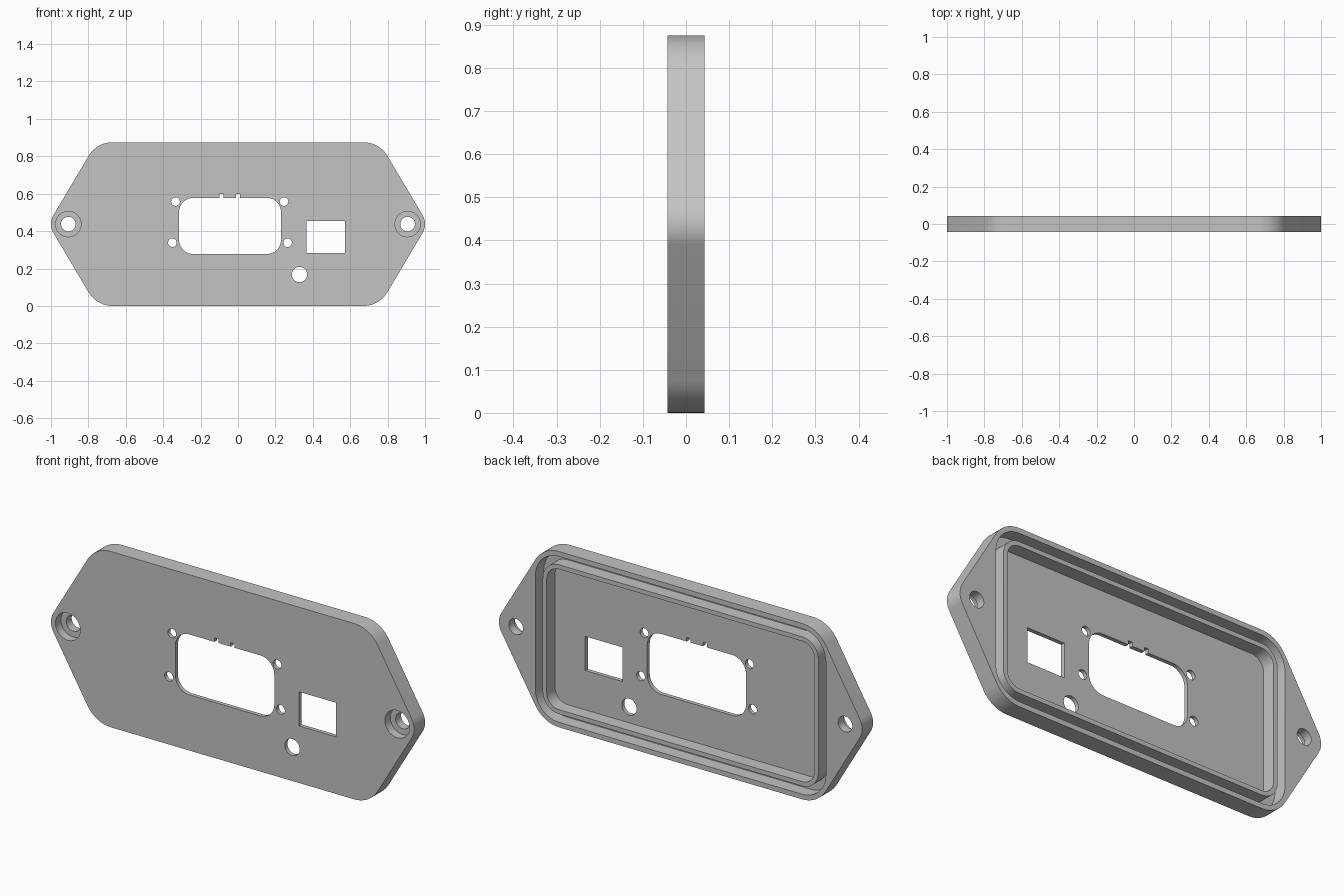
import bpy
import bmesh
from math import sin, cos, pi, radians

if "Cube" in bpy.data.objects:
    bpy.data.objects.remove(bpy.data.objects["Cube"], do_unlink=True)

HALF = 0.043            # half of the thickness
FLOOR = -HALF + 0.02    # inside face of the thin front wall
MID = 0.4375            # height of the centre line

grey = bpy.data.materials.new("plain grey")
grey.use_nodes = True
colour = (0.55, 0.55, 0.55, 1)
grey.diffuse_color = colour
grey.node_tree.nodes["Principled BSDF"].inputs["Base Color"].default_value = colour


def arc(x, z, r, start, end, steps=12):
    """Points along an arc, in degrees, in the xz plane."""
    angles = [radians(start + (end - start) * i / steps) for i in range(steps + 1)]
    return [(x + r * cos(a), z + r * sin(a)) for a in angles]


def circle(x, z, r):
    return arc(x, z, r, 0, 360, 48)[:-1]


def rectangle(x0, x1, z0, z1, r=0):
    if r == 0:
        return [(x0, z0), (x1, z0), (x1, z1), (x0, z1)]
    return (arc(x1 - r, z1 - r, r, 0, 90) + arc(x0 + r, z1 - r, r, 90, 180)
            + arc(x0 + r, z0 + r, r, 180, 270) + arc(x1 - r, z0 + r, r, 270, 360))


def prism(name, outline, y0=-0.2, y1=0.2):
    """Extrude an xz outline from y0 to y1."""
    bm = bmesh.new()
    face = bm.faces.new([bm.verts.new((x, y0, z)) for x, z in outline])
    moved = bmesh.ops.extrude_face_region(bm, geom=[face])["geom"]
    bmesh.ops.translate(bm, vec=(0, y1 - y0, 0),
                        verts=[v for v in moved if isinstance(v, bmesh.types.BMVert)])
    bmesh.ops.recalc_face_normals(bm, faces=bm.faces)
    mesh = bpy.data.meshes.new(name)
    bm.to_mesh(mesh)
    bm.free()
    mesh.materials.append(grey)
    obj = bpy.data.objects.new(name, mesh)
    bpy.context.collection.objects.link(obj)
    return obj


def cut(target, cutter):
    """Subtract the cutter for good and delete it."""
    cutter.hide_render = True
    mod = target.modifiers.new("cut", "BOOLEAN")
    mod.operation = "DIFFERENCE"
    mod.solver = "EXACT"
    mod.object = cutter
    graph = bpy.context.evaluated_depsgraph_get()
    mesh = bpy.data.meshes.new_from_object(target.evaluated_get(graph))
    target.modifiers.clear()
    target.data = mesh
    bpy.data.objects.remove(cutter, do_unlink=True)


def inset_rectangle(d):
    """Rounded rectangle d inside the rim edge."""
    return rectangle(-0.8 + d, 0.8 - d, 0.025 + d, 2 * MID - 0.025 - d, 0.13 - d)


# Plate outline: rounded corners joined by slanted sides to rounded ears
EAR, CORNER, TURN = 0.907, 0.67, 31
low, high = 0.15, 2 * MID - 0.15
outline = (arc(EAR, MID, 0.093, -TURN, TURN)
           + arc(CORNER, high, 0.15, TURN, 90)
           + arc(-CORNER, high, 0.15, 90, 180 - TURN)
           + arc(-EAR, MID, 0.093, 180 - TURN, 180 + TURN)
           + arc(-CORNER, low, 0.15, 180 + TURN, 270)
           + arc(CORNER, low, 0.15, 270, 360 - TURN))
plate = prism("panel_plate", outline, -HALF, HALF)

# Back pocket and the seal groove around it, leaving a thin ridge between
groove = prism("groove_cutter", inset_rectangle(0), FLOOR)
cut(groove, prism("ridge_core", inset_rectangle(0.041), -0.3, 0.3))
cut(plate, groove)
cut(plate, prism("pocket_cutter", inset_rectangle(0.063), FLOOR))

# Counterbored screw holes in the ears
for side in (-1, 1):
    cut(plate, prism("counterbore", circle(side * EAR, MID, 0.068), -0.2, 0))
    cut(plate, prism("screw_hole", circle(side * EAR, MID, 0.039)))

# Main opening with two small notches in its top edge
cut(plate, prism("main_opening", rectangle(-0.315, 0.23, 0.277, 0.578, 0.077)))
for x in (-0.088, 0.001):
    cut(plate, prism("notch", rectangle(x - 0.011, x + 0.011, 0.55, 0.598)))

# Square window, round hole and four small fixing holes
cut(plate, prism("square_window", rectangle(0.367, 0.571, 0.284, 0.454)))
for x, z, r in ((0.329, 0.168, 0.041), (-0.334, 0.558, 0.023), (0.246, 0.558, 0.023),
                (-0.351, 0.338, 0.023), (0.265, 0.338, 0.023)):
    cut(plate, prism("round_hole", circle(x, z, r)))

# Smooth the curved walls, keep edges sharp
for obj in bpy.context.selected_objects:
    obj.select_set(False)
plate.select_set(True)
bpy.context.view_layer.objects.active = plate
bpy.ops.object.shade_smooth_by_angle(angle=radians(30))
